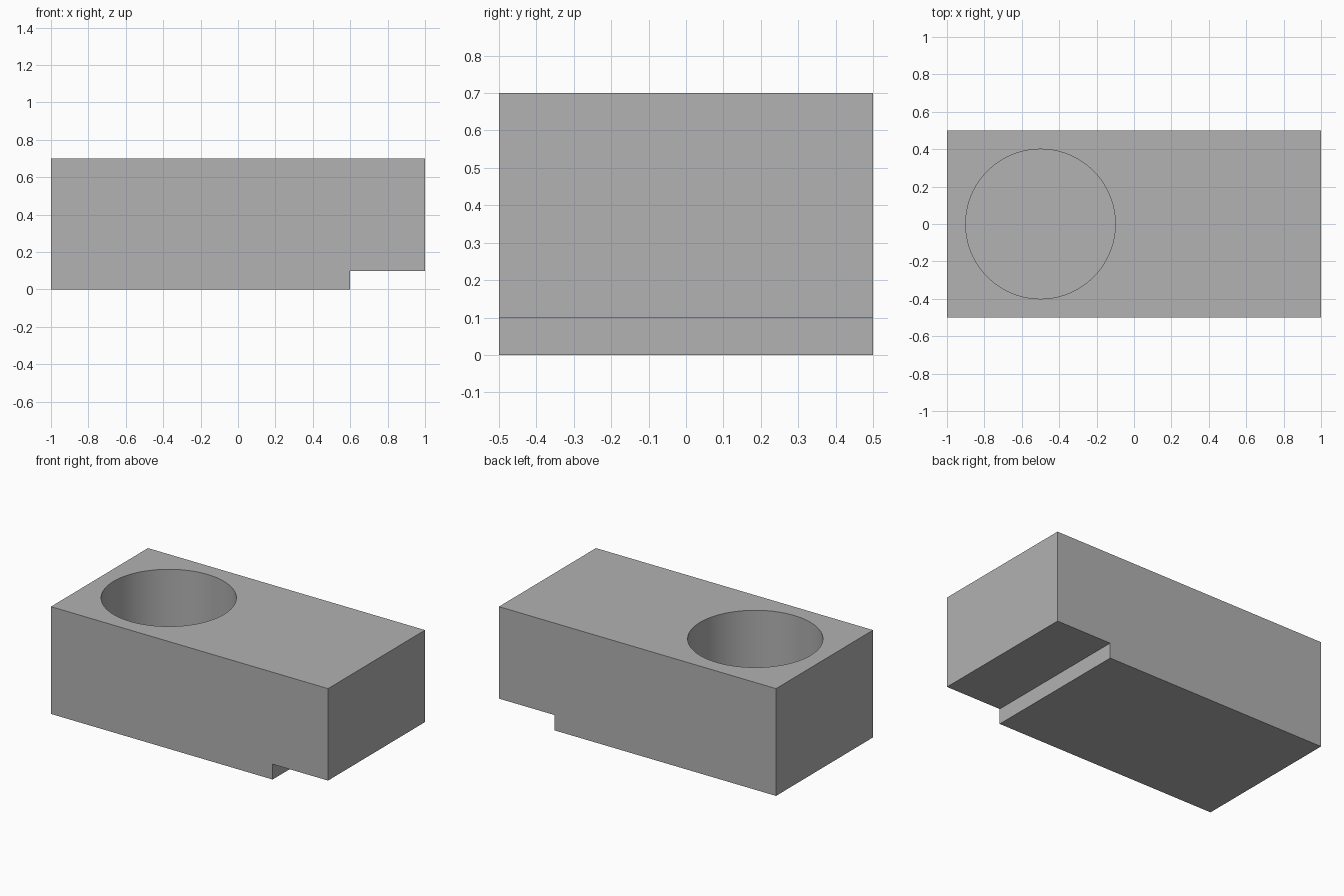
import bpy
import bmesh
import math

cube = bpy.data.objects.get("Cube")
if cube:
    bpy.data.objects.remove(cube, do_unlink=True)

grey = bpy.data.materials.new("plain grey")
grey.use_nodes = True
colour = (0.445, 0.445, 0.445, 1)
grey.diffuse_color = colour
grey.node_tree.nodes["Principled BSDF"].inputs["Base Color"].default_value = colour


def add_object(name, bm):
    bmesh.ops.recalc_face_normals(bm, faces=bm.faces)
    mesh = bpy.data.meshes.new(name)
    bm.to_mesh(mesh)
    bm.free()
    mesh.materials.append(grey)
    obj = bpy.data.objects.new(name, mesh)
    bpy.context.collection.objects.link(obj)
    return obj


# Block: stepped side profile extruded along y
profile = [(-1, 0), (0.6, 0), (0.6, 0.1), (1, 0.1), (1, 0.7), (-1, 0.7)]
bm = bmesh.new()
face = bm.faces.new([bm.verts.new((x, -0.5, z)) for x, z in profile])
extruded = bmesh.ops.extrude_face_region(bm, geom=[face])["geom"]
bmesh.ops.translate(bm, vec=(0, 1, 0),
                    verts=[g for g in extruded if isinstance(g, bmesh.types.BMVert)])
block = add_object("block", bm)

# Round blind pocket sunk into the top
floor_z, cutter_top = 0.1, 0.9
bm = bmesh.new()
bmesh.ops.create_cone(bm, cap_ends=True, segments=96, radius1=0.4, radius2=0.4,
                      depth=cutter_top - floor_z)
bmesh.ops.translate(bm, vec=(-0.5, 0, (cutter_top + floor_z) / 2), verts=bm.verts)
cutter = add_object("pocket_cutter", bm)
cutter.hide_render = True

cut = block.modifiers.new("pocket", "BOOLEAN")
cut.operation = "DIFFERENCE"
cut.solver = "EXACT"
cut.object = cutter

bpy.ops.object.select_all(action="DESELECT")
block.select_set(True)
bpy.context.view_layer.objects.active = block
bpy.ops.object.modifier_apply(modifier=cut.name)
bpy.data.objects.remove(cutter, do_unlink=True)

# Smooth pocket wall, crisp block edges
bpy.ops.object.shade_smooth_by_angle(angle=math.radians(30))
